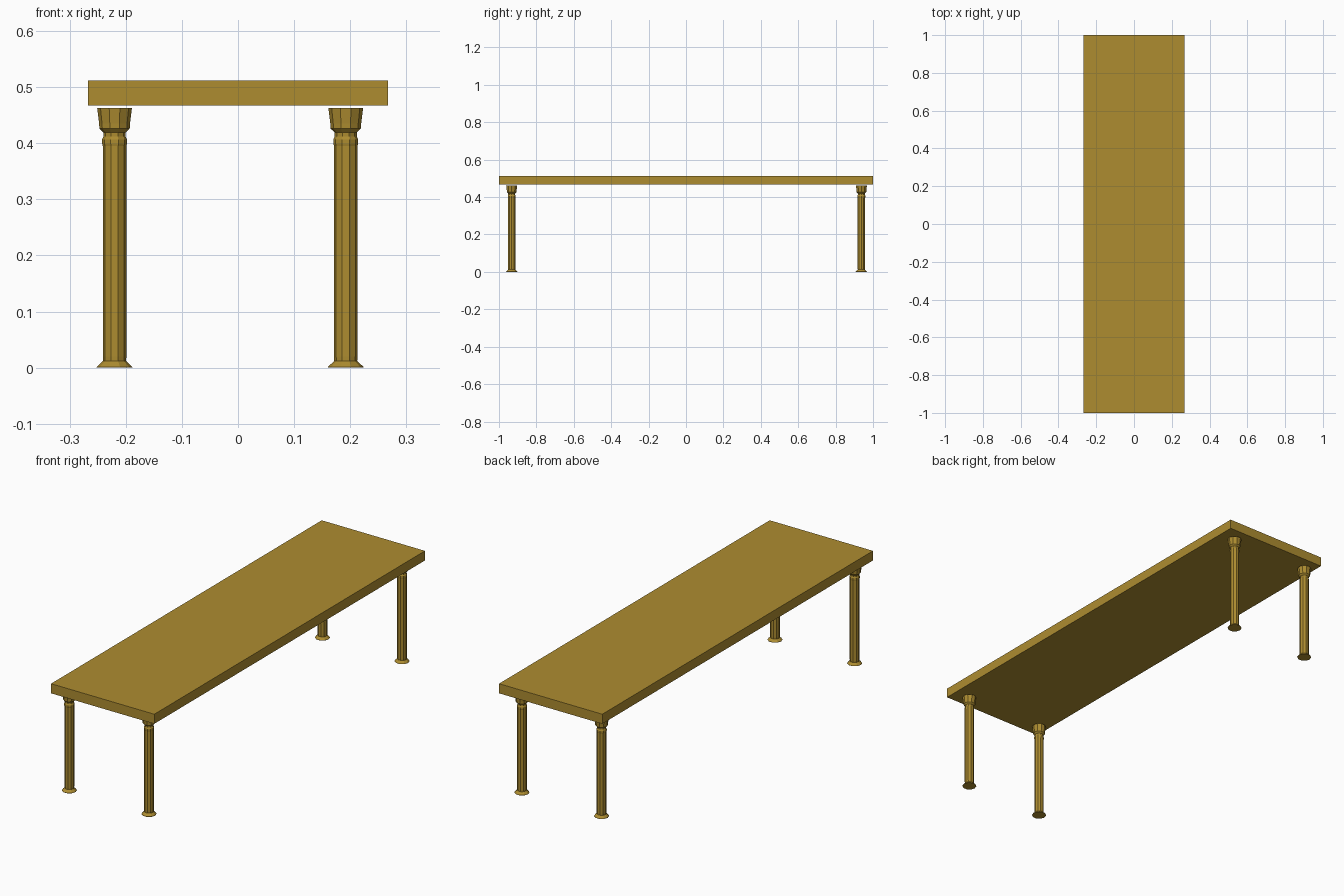
import bpy, bmesh, math

if "Cube" in bpy.data.objects:
    bpy.data.objects.remove(bpy.data.objects["Cube"])

wood = bpy.data.materials.new("golden wood")
wood.diffuse_color = (0.42, 0.265, 0.03, 1)
wood.use_nodes = True
wood.node_tree.nodes["Principled BSDF"].inputs["Base Color"].default_value = wood.diffuse_color


def finish(bm, name):
    bmesh.ops.recalc_face_normals(bm, faces=bm.faces)
    mesh = bpy.data.meshes.new(name)
    bm.to_mesh(mesh)
    bm.free()
    mesh.materials.append(wood)
    obj = bpy.data.objects.new(name, mesh)
    bpy.context.collection.objects.link(obj)
    return obj


def lathe(name, profile, sides, x, y):
    """Closed turned solid from (radius, height) pairs."""
    bm = bmesh.new()
    rings = []
    for r, z in profile:
        angles = [2 * math.pi * i / sides for i in range(sides)]
        rings.append([bm.verts.new((r * math.cos(a), r * math.sin(a), z)) for a in angles])
    for low, high in zip(rings, rings[1:]):
        for i in range(sides):
            j = (i + 1) % sides
            bm.faces.new((low[i], low[j], high[j], high[i]))
    bm.faces.new(rings[0][::-1])
    bm.faces.new(rings[-1])
    obj = finish(bm, name)
    obj.location = (x, y, 0)
    return obj


# Table top: flat board with a seam line halfway up its edge
X, Y, Z0, Z1 = 0.267, 1.0, 0.467, 0.512
bm = bmesh.new()
bmesh.ops.create_cube(bm, size=1)
for v in bm.verts:
    v.co = (v.co.x * 2 * X, v.co.y * 2 * Y, Z1 if v.co.z > 0 else Z0)
bmesh.ops.bisect_plane(bm, geom=bm.verts[:] + bm.edges[:] + bm.faces[:],
                       plane_co=(0, 0, 0.49), plane_no=(0, 0, 1))
finish(bm, "table_top")

# Turned legs: flared foot, plain shaft, neck ring and tapered capital
LEG = [(0.032, 0), (0.032, 0.001), (0.0205, 0.012), (0.021, 0.02), (0.021, 0.395),
       (0.022, 0.399), (0.022, 0.407), (0.0197, 0.412), (0.0197, 0.419),
       (0.027, 0.426), (0.0275, 0.435), (0.031, 0.463)]
for side, x in (("left", -0.22), ("right", 0.192)):
    for end, y in (("front", -0.932), ("back", 0.938)):
        lathe(f"{end}_{side}_leg", LEG, 10, x, y)
